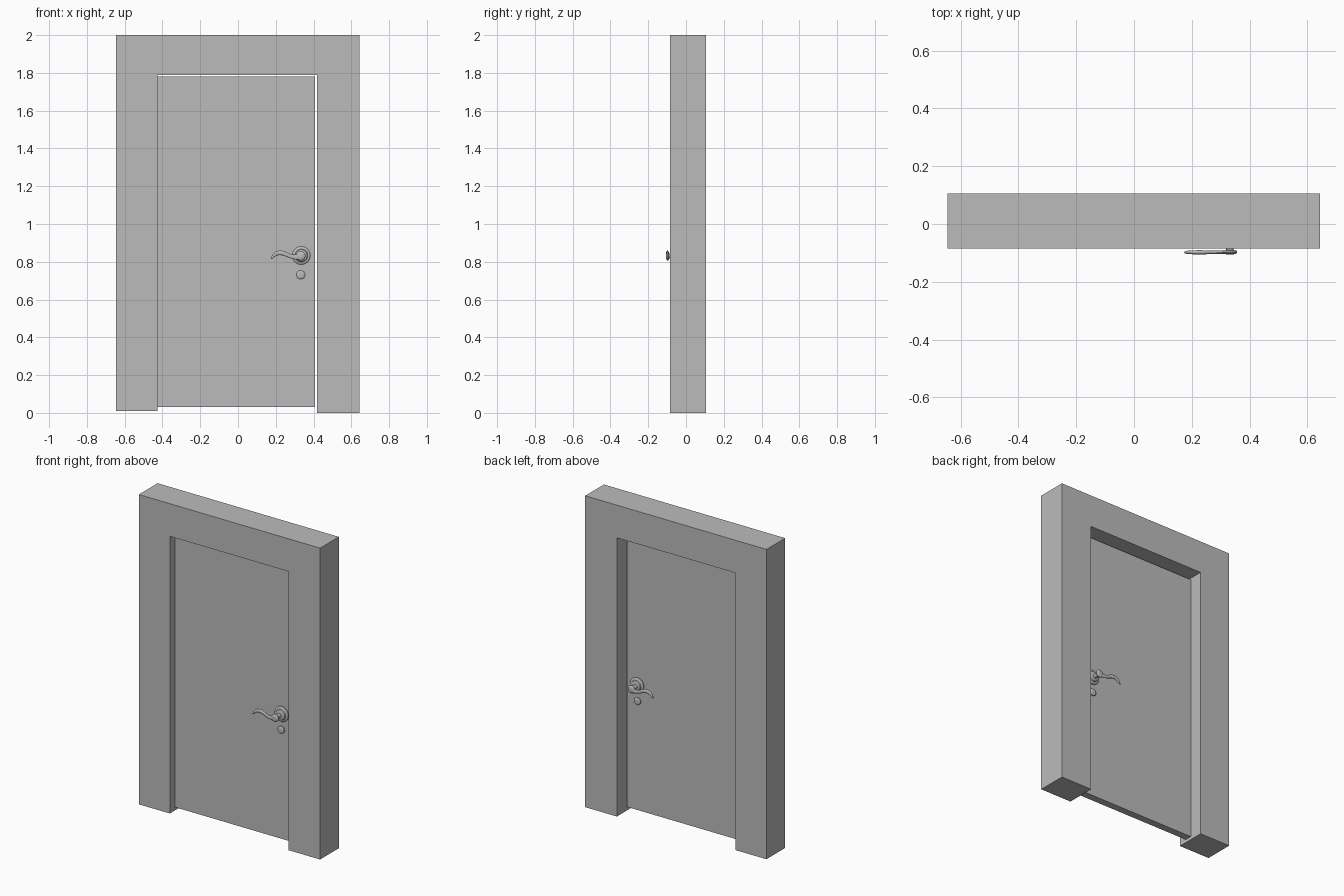
import bpy, bmesh, math
from mathutils import Vector

cube = bpy.data.objects.get("Cube")
if cube:
    bpy.data.objects.remove(cube, do_unlink=True)

GREY = (0.5, 0.5, 0.5, 1)
mat = bpy.data.materials.new("plain grey")
mat.use_nodes = True
mat.diffuse_color = GREY
mat.node_tree.nodes["Principled BSDF"].inputs["Base Color"].default_value = GREY


def finish(name, bm, smooth=False):
    bmesh.ops.recalc_face_normals(bm, faces=bm.faces)
    mesh = bpy.data.meshes.new(name)
    bm.to_mesh(mesh)
    bm.free()
    mesh.materials.append(mat)
    ob = bpy.data.objects.new(name, mesh)
    bpy.context.collection.objects.link(ob)
    if smooth:
        bpy.ops.object.select_all(action='DESELECT')
        ob.select_set(True)
        bpy.context.view_layer.objects.active = ob
        bpy.ops.object.shade_smooth_by_angle(angle=math.radians(40))
    return ob


def extrude_outline(name, outline, y0, y1):
    """Front outline in x, z pushed from y0 to y1."""
    bm = bmesh.new()
    face = bm.faces.new([bm.verts.new((x, y0, z)) for x, z in outline])
    ext = bmesh.ops.extrude_face_region(bm, geom=[face])["geom"]
    verts = [g for g in ext if isinstance(g, bmesh.types.BMVert)]
    bmesh.ops.translate(bm, verts=verts, vec=(0, y1 - y0, 0))
    return finish(name, bm)


def skin(name, rings):
    """Join equal rings of points into a capped tube."""
    bm = bmesh.new()
    loops = [[bm.verts.new(p) for p in ring] for ring in rings]
    n = len(loops[0])
    for a, b in zip(loops, loops[1:]):
        for i in range(n):
            j = (i + 1) % n
            bm.faces.new((a[i], a[j], b[j], b[i]))
    bm.faces.new(loops[0])
    bm.faces.new(loops[-1])
    return finish(name, bm, True)


def turned(name, cx, cz, face, side, profile, n=32):
    """Turned part standing on the door face; profile is (radius, depth)."""
    angles = [math.tau * i / n for i in range(n)]
    return skin(name, [[(cx + r * math.cos(a), face + side * d, cz + r * math.sin(a))
                        for a in angles] for r, d in profile])


# Frame and door leaf
FRONT, BACK = -0.032, 0.015
extrude_outline("door_frame", [(-0.645, 0.01), (-0.645, 2), (0.643, 2), (0.643, 0),
                               (0.418, 0), (0.418, 1.79), (-0.425, 1.79), (-0.425, 0.01)],
                -0.085, 0.105)
extrude_outline("door_leaf", [(-0.425, 0.03), (-0.425, 1.78), (0.408, 1.78), (0.408, 0.03)],
                FRONT, BACK)

# Lever centre line: x, z, half height, half thickness
LEVER = [(0.345, 0.831, 0.016, 0.005), (0.325, 0.826, 0.018, 0.006),
         (0.300, 0.824, 0.013, 0.006), (0.275, 0.829, 0.010, 0.006),
         (0.250, 0.842, 0.012, 0.007), (0.225, 0.849, 0.014, 0.008),
         (0.202, 0.845, 0.012, 0.007), (0.186, 0.830, 0.008, 0.006),
         (0.174, 0.814, 0.004, 0.004)]


def lever(name, y):
    rings = []
    for i, (x, z, h, t) in enumerate(LEVER):
        a, b = LEVER[max(i - 1, 0)], LEVER[min(i + 1, len(LEVER) - 1)]
        d = Vector((b[0] - a[0], 0, b[1] - a[1])).normalized()
        across = Vector((-d.z, 0, d.x))
        rings.append([Vector((x, y, z)) + across * (h * math.cos(k * math.tau / 12))
                      + Vector((0, t * math.sin(k * math.tau / 12), 0)) for k in range(12)])
    ob = skin(name, rings)
    sub = ob.modifiers.new("rounding", 'SUBSURF')
    sub.levels = sub.render_levels = 2


# Matching handle set on both faces of the leaf
for label, face, side in (("front", FRONT, -1), ("back", BACK, 1)):
    turned(label + "_rose", 0.335, 0.833, face, side,
           [(0.048, 0), (0.048, 0.006), (0.043, 0.011), (0.034, 0.012),
            (0.031, 0.018), (0.024, 0.021), (0.014, 0.022)])
    turned(label + "_spindle", 0.332, 0.831, face, side,
           [(0.013, 0.015), (0.013, 0.058), (0.024, 0.061), (0.025, 0.066),
            (0.021, 0.071), (0.012, 0.073)])
    lever(label + "_lever", face + side * 0.066)
    turned(label + "_lock_disc", 0.332, 0.731, face, side,
           [(0.023, 0), (0.023, 0.007), (0.019, 0.011), (0.012, 0.012)])
